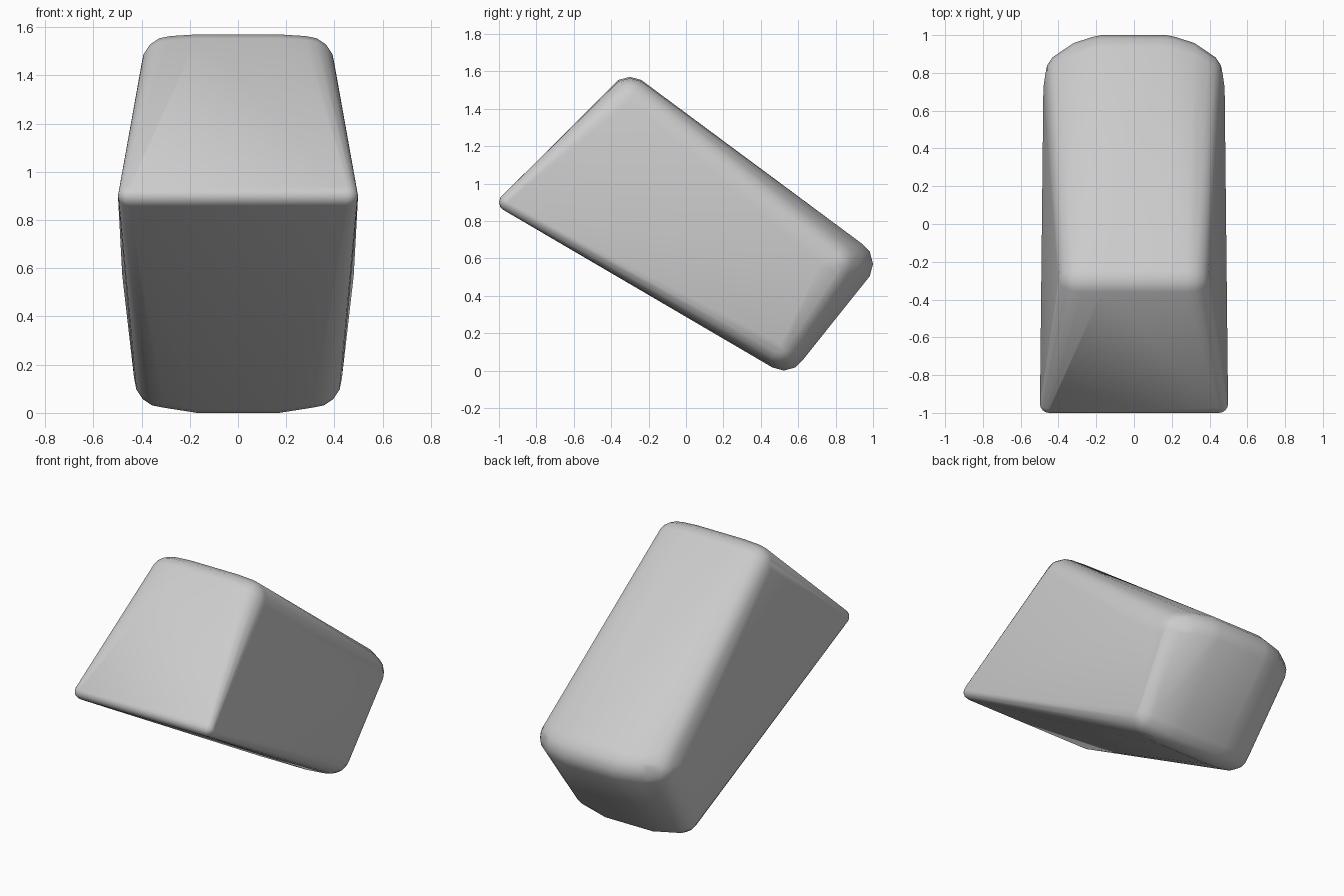
import bpy, bmesh
from math import sin, cos, pi

if "Cube" in bpy.data.objects:
    bpy.data.objects.remove(bpy.data.objects["Cube"])


def ball(x, y, z, r, seg=12, rings=8):
    """Points on a sphere used as one rounded corner."""
    pts = []
    for i in range(rings + 1):
        a = pi * i / rings
        for j in range(seg if 0 < i < rings else 1):
            b = 2 * pi * j / seg
            pts.append((x + r * cos(a), y + r * sin(a) * cos(b), z + r * sin(a) * sin(b)))
    return pts


# rounded corners of one half: x, y, z, radius
corners = [
    (0.450, -0.952, 0.900, 0.048),   # pointed front edge
    (0.17, -0.300, 1.449, 0.121),    # top edge, middle
    (0.28, -0.300, 1.442, 0.121),    # top edge, outer
    (0.17, 0.870, 0.570, 0.130),     # back edge, middle
    (0.27, 0.838, 0.570, 0.130),     # back edge, bowed part
    (0.34, 0.790, 0.570, 0.130),     # back edge, outer
    (0.17, 0.523, 0.121, 0.121),     # bottom edge, middle
    (0.31, 0.505, 0.143, 0.121),     # bottom edge, outer
]
points = [p for c in corners for p in ball(*c)]
points.append((0.48, 0.72, 0.57))    # bulge on the side face

# skin both halves with one convex surface
bm = bmesh.new()
for sx in (1, -1):
    for x, y, z in points:
        bm.verts.new((sx * x, y, z))
bmesh.ops.convex_hull(bm, input=bm.verts[:])
bmesh.ops.delete(bm, geom=[v for v in bm.verts if not v.link_faces], context='VERTS')
bmesh.ops.dissolve_limit(bm, angle_limit=0.01, verts=bm.verts[:], edges=bm.edges[:])
bmesh.ops.recalc_face_normals(bm, faces=bm.faces[:])

mesh = bpy.data.meshes.new("rounded_block")
bm.to_mesh(mesh)
bm.free()
block = bpy.data.objects.new("rounded_block", mesh)
bpy.context.collection.objects.link(block)
bpy.context.view_layer.objects.active = block
block.select_set(True)
bpy.ops.object.shade_smooth_by_angle(angle=0.7)
